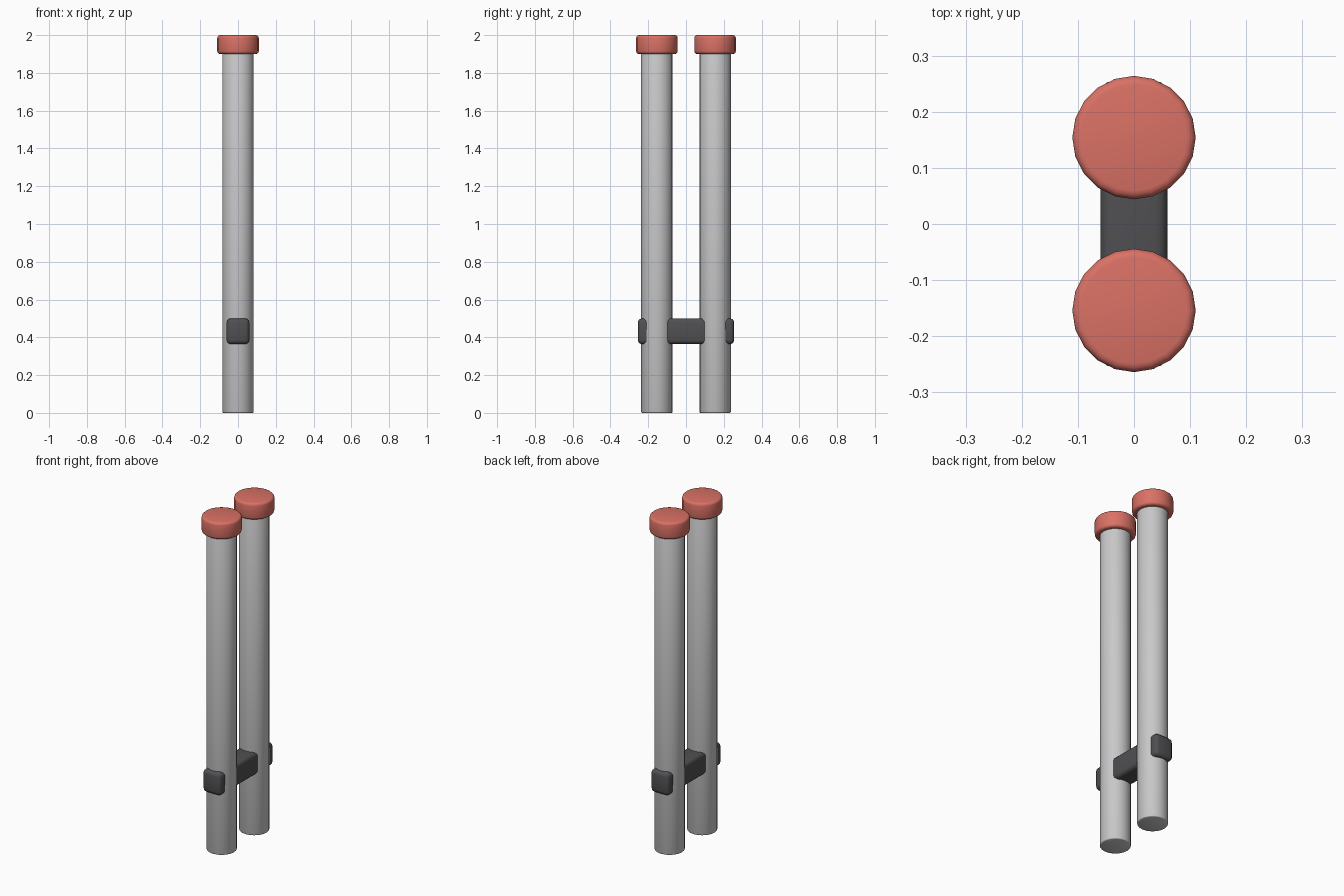
import bpy
import math

if "Cube" in bpy.data.objects:
    bpy.data.objects.remove(bpy.data.objects["Cube"], do_unlink=True)


def make_material(name, rgb):
    mat = bpy.data.materials.new(name)
    mat.use_nodes = True
    colour = (*rgb, 1.0)
    mat.diffuse_color = colour
    mat.node_tree.nodes["Principled BSDF"].inputs["Base Color"].default_value = colour
    return mat


GREY = make_material("light grey", (0.58, 0.58, 0.59))
RED = make_material("soft red", (0.70, 0.165, 0.13))
DARK = make_material("dark grey", (0.08, 0.08, 0.085))


def finish(name, mat, bevel, segments):
    """Name, colour, round and smooth the active object."""
    obj = bpy.context.object
    obj.name = name
    obj.data.materials.append(mat)
    bpy.ops.object.transform_apply(location=False, rotation=False, scale=True)
    mod = obj.modifiers.new("rounded edges", 'BEVEL')
    mod.width = bevel
    mod.segments = segments
    mod.limit_method = 'ANGLE'
    mod.angle_limit = math.radians(40)
    bpy.ops.object.modifier_apply(modifier=mod.name)
    bpy.ops.object.shade_smooth_by_angle(angle=math.radians(50))
    return obj


def upright_cylinder(name, mat, radius, y, bottom, top, bevel, segments):
    bpy.ops.mesh.primitive_cylinder_add(
        vertices=20, radius=radius, depth=top - bottom,
        location=(0, y, (bottom + top) / 2))
    return finish(name, mat, bevel, segments)


# Two tubes, each with a wider cap
for side, y in (("front", -0.154), ("back", 0.154)):
    upright_cylinder(side + "_tube", GREY, 0.083, y, 0.0, 1.95, 0.005, 2)
    upright_cylinder(side + "_cap", RED, 0.11, y, 1.9, 2.0, 0.015, 3)

# Connecting bar running through both tubes
bpy.ops.mesh.primitive_cube_add(size=1, location=(0, 0, 0.432))
bpy.context.object.scale = (0.12, 0.51, 0.136)
finish("connecting_bar", DARK, 0.022, 3)
